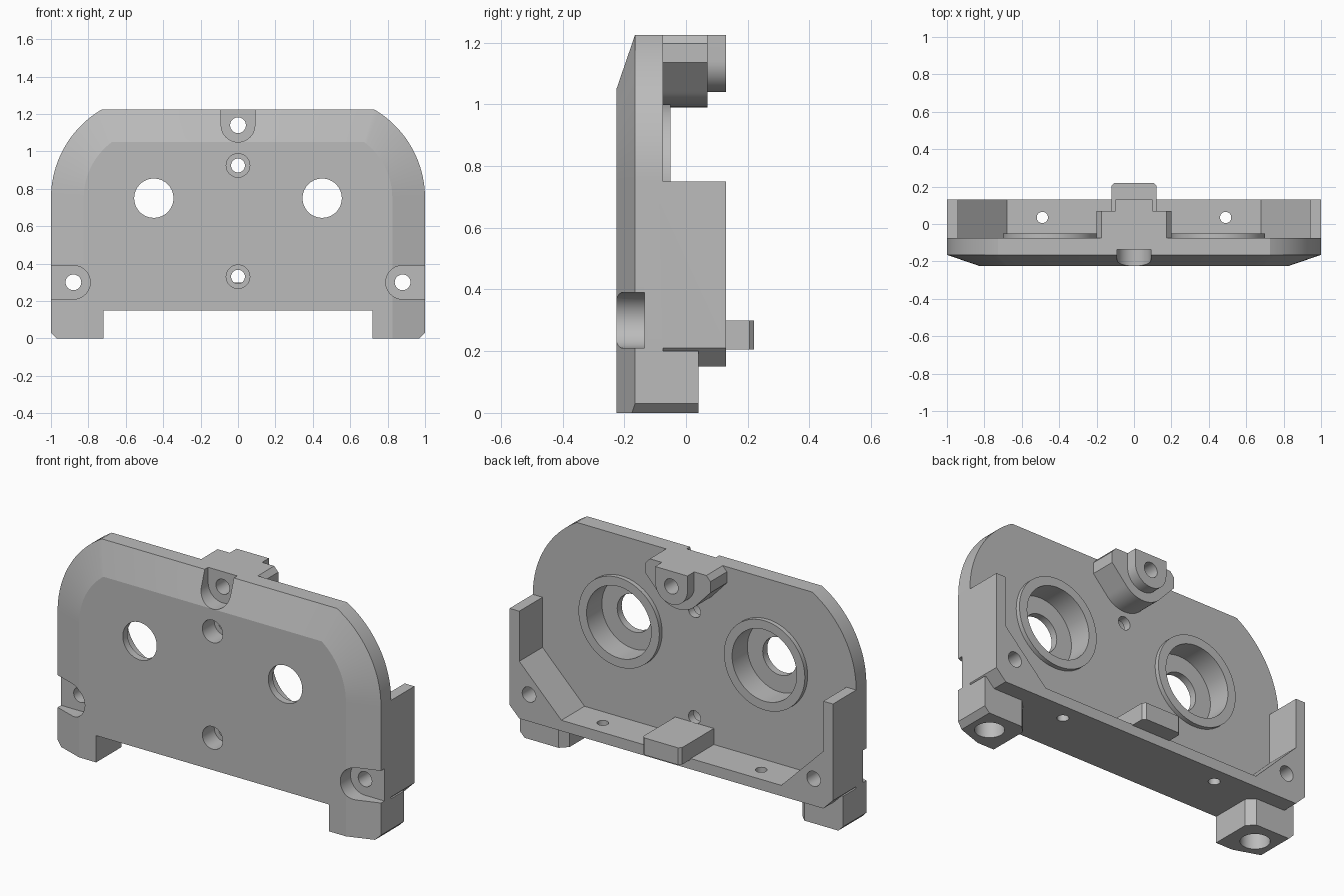
import bpy, bmesh, math
from math import cos, sin, radians

if "Cube" in bpy.data.objects:
    bpy.data.objects.remove(bpy.data.objects["Cube"])

grey = bpy.data.materials.new("grey_plastic")
grey.diffuse_color = (0.5, 0.5, 0.5, 1)
grey.use_nodes = True
grey.node_tree.nodes["Principled BSDF"].inputs["Base Color"].default_value = grey.diffuse_color


def loft(name, layers):
    """Closed solid through matching rings of 3D points."""
    bm = bmesh.new()
    rings = [[bm.verts.new(p) for p in ring] for ring in layers]
    n = len(rings[0])
    for a, b in zip(rings, rings[1:]):
        for i in range(n):
            j = (i + 1) % n
            bm.faces.new((a[i], a[j], b[j], b[i]))
    bm.faces.new(rings[0])
    bm.faces.new(rings[-1])
    bmesh.ops.recalc_face_normals(bm, faces=bm.faces)
    me = bpy.data.meshes.new(name)
    bm.to_mesh(me)
    bm.free()
    me.materials.append(grey)
    ob = bpy.data.objects.new(name, me)
    bpy.context.collection.objects.link(ob)
    return ob


def prism(name, pts, lo, hi, axis="Y"):
    """Extrude a flat profile (x,z along Y, or x,y along Z)."""
    def place(p, h):
        return (p[0], h, p[1]) if axis == "Y" else (p[0], p[1], h)
    return loft(name, [[place(p, h) for p in pts] for h in (lo, hi)])


def arc(cx, cz, r, a0, a1, n=24):
    return [(cx + r * cos(radians(a0 + (a1 - a0) * i / n)),
             cz + r * sin(radians(a0 + (a1 - a0) * i / n))) for i in range(n + 1)]


def rod(cx, cz, r, lo, hi, axis="Y"):
    return prism("rod", arc(cx, cz, r, 0, 360, 64)[:-1], lo, hi, axis)


def combine(tool, op):
    mod = housing.modifiers.new("bool", "BOOLEAN")
    mod.object, mod.operation, mod.solver = tool, op, "EXACT"
    bpy.context.view_layer.objects.active = housing
    bpy.ops.object.modifier_apply(modifier=mod.name)
    bpy.data.objects.remove(tool, do_unlink=True)


def add(tool):
    combine(tool, "UNION")


def cut(tool):
    combine(tool, "DIFFERENCE")


def mirror(pts, s):
    return [(s * x, v) for x, v in pts]


# Front plate with rounded shoulders and sloped front rim
TOP = 1.225


def outline(inset, y):
    r, top = 0.55 - inset, TOP - inset
    end = math.degrees(math.asin((top - 0.75) / r))
    half = [(1 - inset, 0)] + arc(0.45, 0.75, r, 0, end, 20)
    return [(x, y, z) for x, z in half + mirror(half, -1)[::-1]]


housing = loft("housing", [outline(0.175, -0.225), outline(0, -0.165), outline(0, -0.075)])
cut(prism("notch", [(-0.72, -0.1), (0.72, -0.1), (0.72, 0.15), (-0.72, 0.15)], -0.4, 0.4))

# Back walls and bottom shelf
half = [(0.68, 0.21), (0.94, 0.47), (0.94, 0.75), (1, 0.75), (1, 0.21), (0.94, 0.15)]
add(prism("walls", half + mirror(half, -1)[::-1], -0.12, 0.13))

# Feet with sockets and trimmed outer edges
for s in (1, -1):
    add(prism("foot", mirror([(0.72, -0.12), (1, -0.12), (1, 0.04), (0.76, 0.04), (0.72, 0)], s),
              0, 0.2, "Z"))
    cut(prism("edge_trim", mirror([(0.96, -0.01), (1.01, 0.04), (1.01, -0.01)], s), -0.4, 0.4))
    cut(rod(s * 0.86, -0.09, 0.075, -0.1, 0.13, "Z"))

# Top bracket and its rounded nose
block = [(0.175, TOP), (-0.175, TOP), (-0.2, 1.197), (-0.2, 1.135)]
block += arc(0, 1.14, 0.15, 221, 319) + [(0.2, 1.135), (0.2, 1.197)]
add(prism("bracket", block, -0.12, 0.07))
add(prism("nose", [(0.1, TOP), (-0.1, TOP)] + arc(0, 1.14, 0.1, 180, 360), 0.0, 0.13))

# Round pockets with raised rims
for s in (1, -1):
    add(rod(s * 0.45, 0.75, 0.25, -0.12, -0.05))
    cut(rod(s * 0.45, 0.75, 0.2, -0.185, 0.1))
    cut(rod(s * 0.45, 0.75, 0.105, -0.4, 0.1))

# Screw holes with open-sided counterbores
for cx, cz, turn in ((0.88, 0.3, 0), (-0.88, 0.3, 180), (0, 1.14, 90)):
    slot = arc(0, 0, 0.09, 90, 270) + [(0.25, -0.09), (0.25, 0.09)]
    c, n = cos(radians(turn)), sin(radians(turn))
    slot = [(cx + x * c - z * n, cz + x * n + z * c) for x, z in slot]
    cut(prism("counterbore", slot, -0.4, -0.135))
    cut(rod(cx, cz, 0.042, -0.4, 0.4))

# Centre holes and small shelf holes
for cz in (0.925, 0.33):
    cut(rod(0, cz, 0.063, -0.4, -0.12))
    cut(rod(0, cz, 0.037, -0.4, 0.0))
for s in (1, -1):
    cut(rod(s * 0.49, 0.035, 0.03, 0.1, 0.26, "Z"))

# Rear tab on the shelf
add(prism("tab", [(-0.12, -0.075), (0.12, -0.075), (0.12, 0.205), (0.105, 0.22),
                  (-0.105, 0.22), (-0.12, 0.205)], 0.205, 0.3, "Z"))

bpy.ops.object.select_all(action="DESELECT")
housing.select_set(True)
bpy.context.view_layer.objects.active = housing
bpy.ops.object.shade_smooth_by_angle(angle=radians(14))
